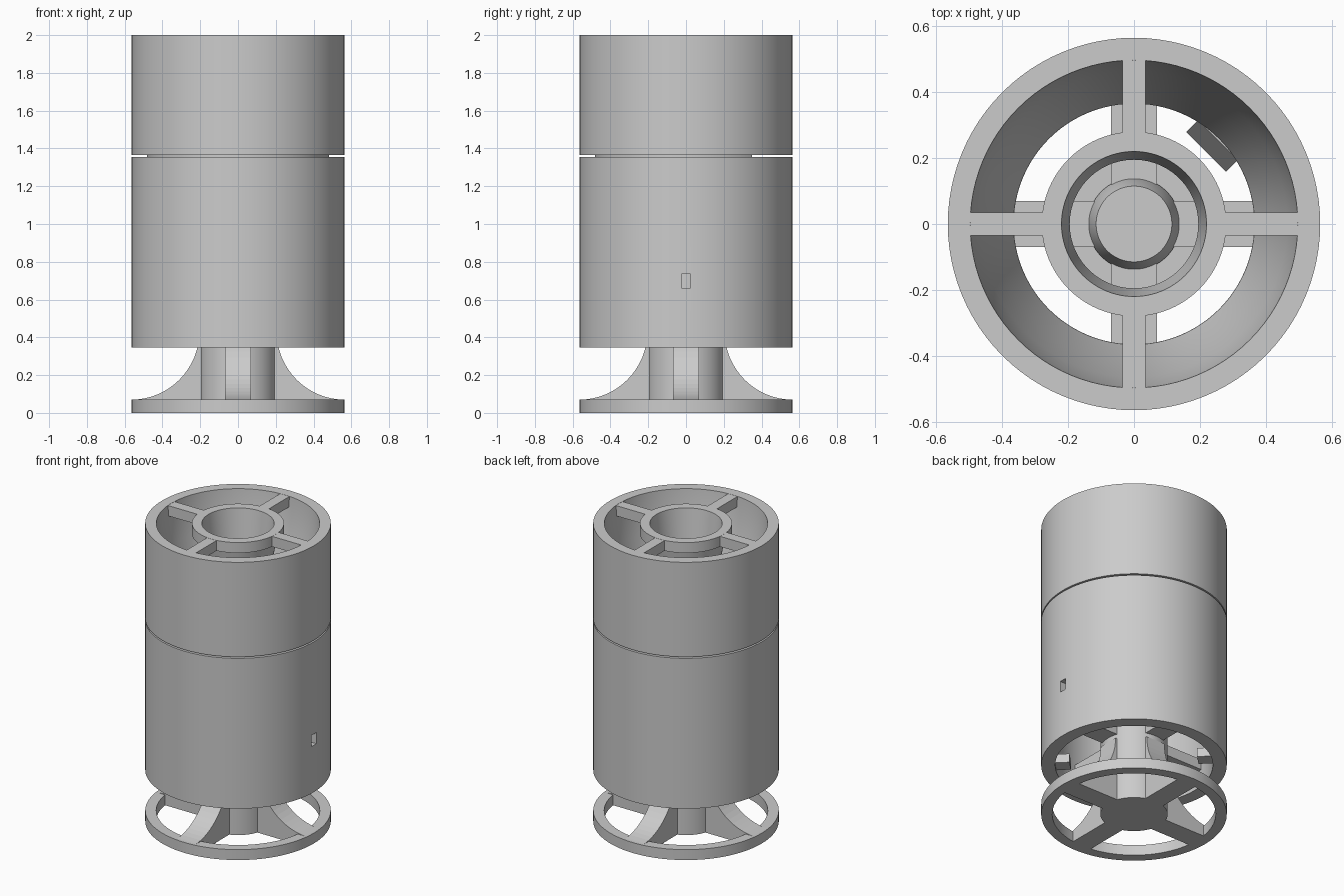
import bpy, bmesh, math
from mathutils import Matrix

cube = bpy.data.objects.get("Cube")
if cube:
    bpy.data.objects.remove(cube, do_unlink=True)

GREY = (0.6, 0.6, 0.6, 1)
grey = bpy.data.materials.new("plain grey")
grey.use_nodes = True
grey.diffuse_color = GREY
grey.node_tree.nodes["Principled BSDF"].inputs["Base Color"].default_value = GREY

R = 0.565      # outer radius of the housing
SEG = 96


def finish(name, bm):
    bmesh.ops.recalc_face_normals(bm, faces=bm.faces)
    mesh = bpy.data.meshes.new(name)
    bm.to_mesh(mesh)
    bm.free()
    mesh.materials.append(grey)
    obj = bpy.data.objects.new(name, mesh)
    bpy.context.collection.objects.link(obj)
    return obj


def smooth(obj):
    bpy.ops.object.select_all(action='DESELECT')
    obj.select_set(True)
    bpy.context.view_layer.objects.active = obj
    bpy.ops.object.shade_smooth_by_angle(angle=math.radians(30))


def lathe(name, profile):
    """Turn a closed (radius, height) outline around the z axis."""
    bm = bmesh.new()
    rings = []
    for i in range(SEG):
        a = 2 * math.pi * i / SEG
        rings.append([bm.verts.new((r * math.cos(a), r * math.sin(a), z)) for r, z in profile])
    n = len(profile)
    for i in range(SEG):
        p, q = rings[i], rings[(i + 1) % SEG]
        for j in range(n):
            k = (j + 1) % n
            bm.faces.new((p[j], q[j], q[k], p[k]))
    obj = finish(name, bm)
    smooth(obj)
    return obj


def tube(name, inner, outer, low, high):
    return lathe(name, [(inner, low), (outer, low), (outer, high), (inner, high)])


def disc(name, radius, low, high):
    bm = bmesh.new()
    bmesh.ops.create_cone(bm, cap_ends=True, segments=SEG, radius1=radius, radius2=radius,
                          depth=high - low, matrix=Matrix.Translation((0, 0, (low + high) / 2)))
    obj = finish(name, bm)
    smooth(obj)
    return obj


def rib(name, outline, width, angle):
    """Extrude a (radius, height) outline sideways and turn it to an angle."""
    bm = bmesh.new()
    face = bm.faces.new([bm.verts.new((r, -width / 2, z)) for r, z in outline])
    new = bmesh.ops.extrude_face_region(bm, geom=[face])["geom"]
    bmesh.ops.translate(bm, vec=(0, width, 0),
                        verts=[v for v in new if isinstance(v, bmesh.types.BMVert)])
    bmesh.ops.rotate(bm, verts=bm.verts, matrix=Matrix.Rotation(math.radians(angle), 3, 'Z'))
    return finish(name, bm)


def block(name, near, far, width, low, high, angle=0):
    return rib(name, [(near, low), (far, low), (far, high), (near, high)], width, angle)


def cut(obj, cutter):
    mod = obj.modifiers.new("cut", 'BOOLEAN')
    mod.operation = 'DIFFERENCE'
    mod.solver = 'EXACT'
    mod.object = cutter
    cutter.hide_render = True
    bpy.context.view_layer.objects.active = obj
    bpy.ops.object.modifier_apply(modifier=mod.name)
    bpy.data.objects.remove(cutter, do_unlink=True)
    smooth(obj)


# Base: rim, centre column and four curved fins
tube("base_rim", 0.498, R, 0, 0.07)
disc("centre_column", 0.205, 0, 1.3)
fin_r, fin_z, fin_size = R, 0.43, 0.36
fin_outline = [(0.15, 0), (0.53, 0)]
for i in range(17):
    a = math.radians(270 - 90 * i / 16)
    fin_outline.append((fin_r + fin_size * math.cos(a) - (0.02 if i == 0 else 0),
                        fin_z + fin_size * math.sin(a)))
fin_outline.append((0.15, fin_z))
for i in range(4):
    rib(f"base_fin_{i + 1}", fin_outline, 0.14, 90 * i)

# Lower housing with a small slot on its left side
lower = tube("lower_housing", 0.48, R, 0.345, 1.355)
cut(lower, block("slot_cutter", 0.4, 0.7, 0.05, 0.66, 0.735))

# Supports inside the lower housing
for i in range(4):
    block(f"housing_arm_{i + 1}", 0.15, 0.5, 0.14, 0.46, 0.53, 90 * i)
for angle in (135, 315):
    block(f"housing_lug_{angle}", 0.39, 0.5, 0.09, 0.36, 0.42, angle)
rib("corner_bracket", [(0.31, 0.6), (0.5, 0.6), (0.5, 1.1), (0.36, 1.1), (0.31, 1.0)], 0.17, 45)

# Joint ring between the housings, flat at the back
joint = tube("joint_ring", 0.365, 0.483, 1.27, 1.368)
cut(joint, block("joint_cutter", 0.35, 0.7, 1.2, 1.2, 1.45, 90))

# Upper housing with a funnel inside
lathe("upper_housing", [(0.365, 1.365), (R, 1.365), (R, 2), (0.497, 2), (0.49, 1.9),
                        (0.465, 1.75), (0.425, 1.58), (0.385, 1.43)])

# Top hub on four spokes, with a tapered sleeve below
lathe("top_hub", [(0.22, 2), (0.28, 2), (0.28, 1.93), (0.24, 1.93),
                  (0.215, 1.78), (0.195, 1.78)])
for i in range(4):
    block(f"top_spoke_{i + 1}", 0.26, 0.53, 0.07, 1.93, 1.999, 90 * i)

# Inner core seen through the hub
lathe("core_collar", [(0.10, 1.25), (0.14, 1.25), (0.14, 1.31), (0.115, 1.4), (0.10, 1.4)])
disc("core_plug", 0.113, 1.25, 1.4)
for i in range(4):
    block(f"core_arm_{i + 1}", 0.12, 0.42, 0.14, 1.27, 1.32, 90 * i)
